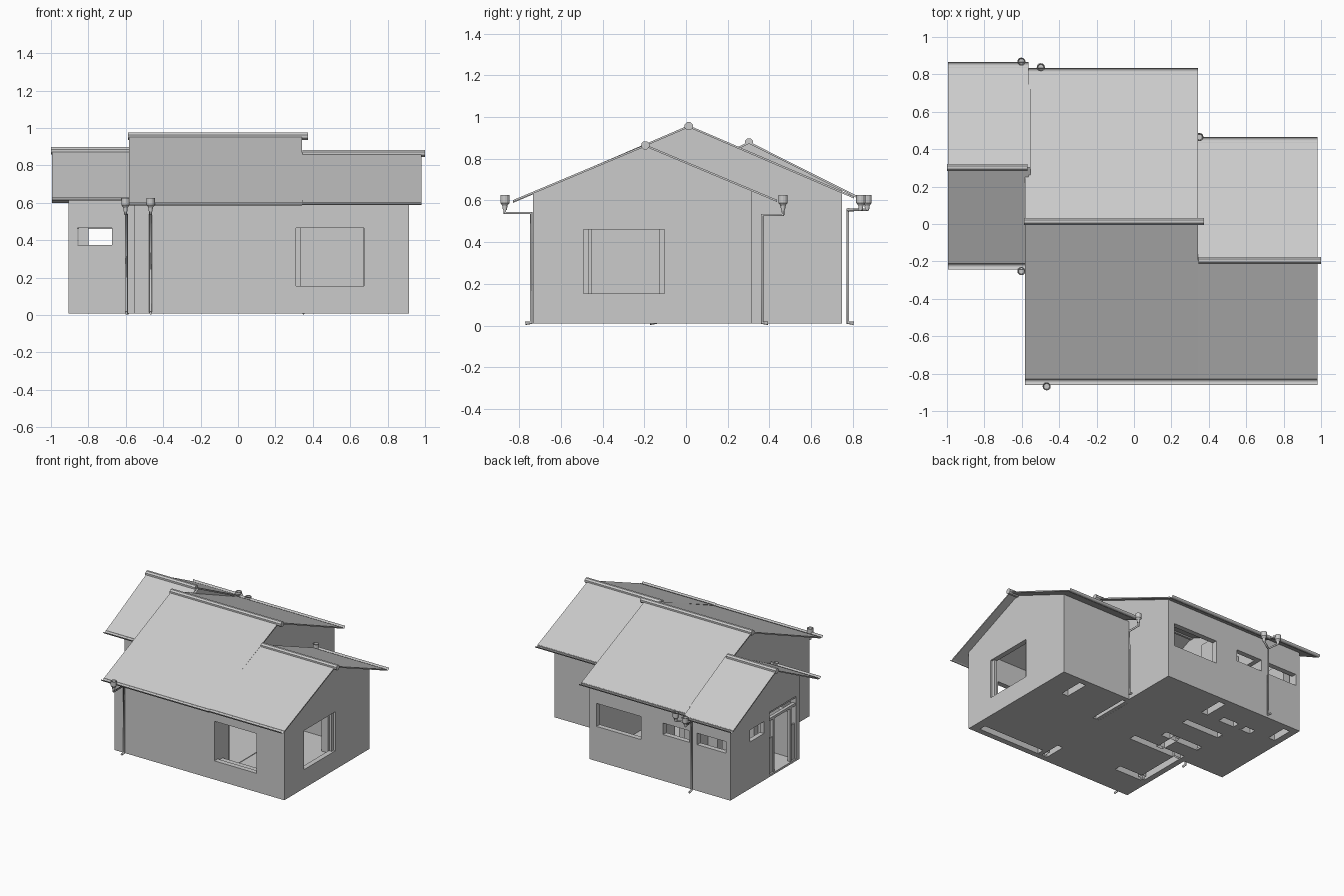
import bpy, bmesh, math

cube = bpy.data.objects.get("Cube")
if cube:
    bpy.data.objects.remove(cube, do_unlink=True)

grey = bpy.data.materials.new("plain grey")
grey.use_nodes = True
grey.diffuse_color = (0.6, 0.6, 0.6, 1)
grey.node_tree.nodes["Principled BSDF"].inputs["Base Color"].default_value = (0.6, 0.6, 0.6, 1)


def add(name, bm):
    bmesh.ops.recalc_face_normals(bm, faces=bm.faces)
    mesh = bpy.data.meshes.new(name)
    bm.to_mesh(mesh)
    bm.free()
    mesh.materials.append(grey)
    ob = bpy.data.objects.new(name, mesh)
    bpy.context.collection.objects.link(ob)
    return ob


def prism(name, points, shift):
    """Extrude a closed outline along a vector."""
    bm = bmesh.new()
    face = bm.faces.new([bm.verts.new(p) for p in points])
    ext = bmesh.ops.extrude_face_region(bm, geom=[face])["geom"]
    verts = [v for v in ext if isinstance(v, bmesh.types.BMVert)]
    bmesh.ops.translate(bm, vec=shift, verts=verts)
    return add(name, bm)


def along_x(name, profile, x0, x1):
    return prism(name, [(x0, y, z) for y, z in profile], (x1 - x0, 0, 0))


def box(name, x0, x1, y0, y1, z0, z1):
    return along_x(name, [(y0, z0), (y1, z0), (y1, z1), (y0, z1)], x0, x1)


def cut(ob, boxes):
    for b in boxes:
        tool = box("cutter", *b)
        tool.hide_render = True
        mod = ob.modifiers.new("cut", "BOOLEAN")
        mod.operation = "DIFFERENCE"
        mod.solver = "EXACT"
        mod.object = tool
        bpy.context.view_layer.objects.active = ob
        bpy.ops.object.modifier_apply(modifier=mod.name)
        bpy.data.objects.remove(tool, do_unlink=True)


def gutter(name, cy, cz, x0, x1):
    """Thin half-round trough."""
    bm = bmesh.new()
    rows = []
    for i in range(9):
        a = math.pi + math.pi * i / 8
        y, z = cy + .016 * math.cos(a), cz + .016 * math.sin(a)
        rows.append([bm.verts.new((x, y, z)) for x in (x0, x1)])
    for a, b in zip(rows, rows[1:]):
        bm.faces.new((a[0], a[1], b[1], b[0]))
    for f in add(name, bm).data.polygons:
        f.use_smooth = True


def tube(name, points, radius):
    curve = bpy.data.curves.new(name, "CURVE")
    curve.dimensions = "3D"
    curve.bevel_depth = radius
    curve.bevel_resolution = 2
    curve.use_fill_caps = True
    spline = curve.splines.new("POLY")
    spline.points.add(len(points) - 1)
    for p, co in zip(spline.points, points):
        p.co = (*co, 1)
    curve.materials.append(grey)
    bpy.context.collection.objects.link(bpy.data.objects.new(name, curve))


BASE, T = 0.01, 0.04

# Each block: wall x and y ranges, ridge y and z, roof slope, front and back roof edges
blocks = {
    "main": dict(x=(-.553, .31), y=(-.733, .747), ridge=(.013, .96), slope=.43, eave=(-.83, .805)),
    "right": dict(x=(.31, .914), y=(-.733, .316), ridge=(-.195, .868), slope=.42, eave=(-.83, .437)),
    "left": dict(x=(-.906, -.553), y=(-.107, .747), ridge=(.302, .882), slope=.502, eave=(-.213, .838)),
}
roof_x = {"main": (-.582, .343), "right": (.343, .98), "left": (-.995, -.565)}
cap_x = {"main": (-.587, .375), "right": (.345, 1.0), "left": (-1.0, -.57)}
room_x = {"main": (-.52, .275), "right": (.30, .874), "left": (-.87, -.575)}

# Window and door openings, and wide passages between the blocks
openings = {
    "main": [(-.134, .25, .6, .9, .28, .46), (-.576, -.325, .6, .9, .37, .46),
             (.2, .4, -.56, -.05, .025, .55), (-.6, -.5, -.02, .13, .025, .5)],
    "right": [(.293, .674, -.85, -.6, .155, .465), (.8, 1, -.492, -.102, .155, .46),
              (.2, .4, -.56, -.05, .025, .55)],
    "left": [(-.857, -.673, -.3, -.03, .375, .465), (-.87, -.62, .6, .9, .37, .46),
             (-1, -.8, .33, .506, .375, .468), (-1, -.8, -.065, .262, .025, .515),
             (-.65, -.5, -.02, .13, .025, .5)],
}

for name, b in blocks.items():
    (x0, x1), (y0, y1), (ry, rz), (e0, e1) = b["x"], b["y"], b["ridge"], b["eave"]

    def roof_z(y):
        return rz - b["slope"] * abs(y - ry)

    # Gabled walls, hollowed out and pierced
    walls = along_x(name + "_walls", [(y0, BASE), (y1, BASE), (y1, roof_z(y1) - .008),
                                      (ry, rz - .008), (y0, roof_z(y0) - .008)], x0, x1)
    cut(walls, [(*room_x[name], y0 + T, y1 - T, -1, 2)] + openings[name])

    # Thin pitched roof sheet and octagonal ridge cap
    z0, z1 = roof_z(e0), roof_z(e1)
    along_x(name + "_roof", [(e0, z0), (ry, rz), (e1, z1), (e1, z1 - .01),
                             (ry, rz - .01), (e0, z0 - .01)], *roof_x[name])
    ring = [(ry + .021 * math.cos(a * math.tau / 8 + math.pi / 8),
             rz - .004 + .021 * math.sin(a * math.tau / 8 + math.pi / 8)) for a in range(8)]
    along_x(name + "_ridge_cap", ring, *cap_x[name])

    # Half-round gutters on both eaves
    gutter(name + "_front_gutter", e0 - .015, z0 + .004, *roof_x[name])
    gutter(name + "_back_gutter", e1 + .013, z1 + .002, *roof_x[name])

# Interior partitions, hollow and open underneath: centre lines in plan
H = .028
lines = [
    (.257, -.66, .257, -.54), (.31, -.02, .31, .25), (.70, .10, .70, .24),
    (-.28, -.48, -.46, -.48), (-.48, -.46, -.48, -.12), (-.08, -.08, -.48, -.08),
    (-.30, -.05, -.30, .08), (-.22, .10, -.50, .10), (-.22, .33, -.50, .33),
    (-.23, .53, -.23, .67), (-.40, .52, -.48, .52), (-.58, .52, -.63, .52),
    (-.826, .56, -.826, .67), (.28, -.66, .82, -.66),
]
slots = []
for i, (xa, ya, xb, yb) in enumerate(lines):
    top = .14 if ya == yb == -.66 else .56
    xs, ys = sorted((xa, xb)), sorted((ya, yb))
    foot = (xs[0] - H, xs[1] + H, ys[0] - H, ys[1] + H)
    wall = box(f"partition_{i + 1}", *foot, BASE + .002, top)
    bm = bmesh.new()
    bm.from_mesh(wall.data)
    under = [f for f in bm.faces if f.normal.z < -.9]
    bmesh.ops.delete(bm, geom=under, context="FACES")
    bm.to_mesh(wall.data)
    bm.free()
    slots.append((*foot, -.1, .1))

# Floor slab following the stepped plan, slotted under the partitions
plan = [(-.553, -.733), (.914, -.733), (.914, .316), (.31, .316), (.31, .747),
        (-.906, .747), (-.906, -.107), (-.553, -.107)]
floor = prism("floor", [(x, y, BASE - .001) for x, y in plan], (0, 0, .012))
cut(floor, slots)

# Side window jambs
for n, y in (("front", -.492), ("back", -.127)):
    box(f"side_window_{n}_jamb", .879, .899, y, y + .025, .155, .46)

# Entrance frame with transom and low side panels
box("door_transom", -.9, -.875, -.065, .262, .44, .46)
box("door_head", -.9, -.875, -.065, .262, .5, .515)
for n, y in (("front", -.02), ("back", .19)):
    box(f"door_{n}_post", -.9, -.875, y, y + .018, .02, .45)
for n, y0, y1 in (("front", -.065, -.01), ("back", .2, .262)):
    box(f"door_{n}_side_panel", -.893, -.882, y0, y1, .02, .3)


# Rainwater heads and downpipes
def head(name, x, y):
    bm = bmesh.new()
    rings = []
    for r, z in ((.010, .555), (.012, .575), (.022, .588), (.022, .625), (.018, .625), (.015, .6)):
        rings.append([bm.verts.new((x + r * math.cos(k * math.tau / 12),
                                    y + r * math.sin(k * math.tau / 12), z)) for k in range(12)])
    for a, b in zip(rings, rings[1:]):
        for k in range(12):
            bm.faces.new((a[k], a[(k + 1) % 12], b[(k + 1) % 12], b[k]))
    bm.faces.new(rings[0])
    bm.faces.new(rings[-1])
    add(name, bm)


def downpipe(name, x, y_head, y_wall, z, x_wall):
    out = .028 if y_head > y_wall else -.028
    head(name + "_head", x, y_head)
    tube(name, [(x, y_head, .57), (x, y_head, z), (x_wall, y_wall, z),
                (x_wall, y_wall, .014), (x_wall, y_wall + out, .011)], .008)


downpipe("front_downpipe", -.467, -.868, -.742, .54, -.467)
downpipe("left_front_downpipe", -.602, -.252, -.145, .54, -.597)
downpipe("right_back_downpipe", .35, .465, .365, .53, .35)
downpipe("back_downpipe", -.602, .868, .776, .555, -.59)
head("back_branch_head", -.498, .838)
tube("back_branch", [(-.498, .838, .57), (-.498, .838, .555), (-.59, .776, .555)], .008)
